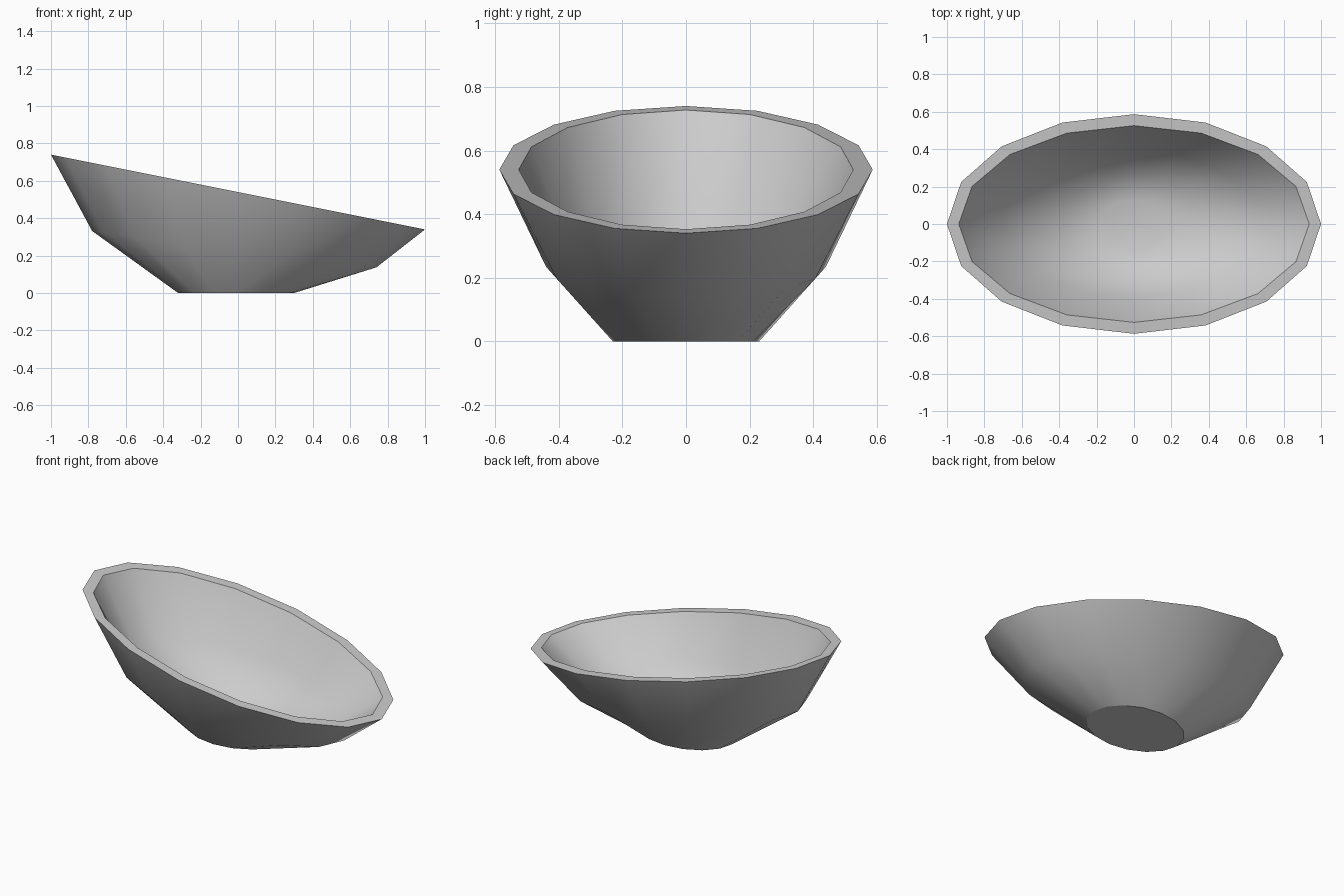
import bpy, bmesh, math

if "Cube" in bpy.data.objects:
    bpy.data.objects.remove(bpy.data.objects["Cube"])

SIDES = 16
# each ring: centre x, half length x, half width y, height at x=0, slope along x
RINGS = [
    (-0.01, 0.31, 0.23, 0.0, 0.0),        # outer base
    (-0.02, 0.76, 0.44, 0.232, -0.128),   # outer belly
    (0.0, 1.0, 0.587, 0.54, -0.2),        # outer rim
    (0.0, 0.937, 0.526, 0.54, -0.2),      # inner rim
    (-0.02, 0.70, 0.395, 0.26, -0.128),   # inner belly
    (-0.01, 0.37, 0.26, 0.085, -0.03),    # inner lower wall
    (-0.01, 0.19, 0.13, 0.045, 0.0),      # inner floor
]
SHARP_RINGS = (0, 2, 3)

bm = bmesh.new()


def add_ring(cx, rx, ry, z0, slope):
    verts = []
    for i in range(SIDES):
        a = 2 * math.pi * i / SIDES
        x = cx + rx * math.cos(a)
        verts.append(bm.verts.new((x, ry * math.sin(a), z0 + slope * x)))
    return verts


# outer wall, slanted rim and inner wall as one bridged surface
rings = [add_ring(*r) for r in RINGS]
for lo, hi in zip(rings, rings[1:]):
    for i in range(SIDES):
        j = (i + 1) % SIDES
        bm.faces.new((lo[i], lo[j], hi[j], hi[i]))

# flat foot and inner floor
bm.faces.new(rings[0][::-1])
bm.faces.new(rings[-1])

# smooth walls with crisp foot and rim edges
for f in bm.faces:
    f.smooth = True
for k in SHARP_RINGS:
    for i in range(SIDES):
        bm.edges.get((rings[k][i], rings[k][(i + 1) % SIDES])).smooth = False

bmesh.ops.recalc_face_normals(bm, faces=bm.faces)
mesh = bpy.data.meshes.new("bowl")
bm.to_mesh(mesh)
bm.free()
bowl = bpy.data.objects.new("bowl", mesh)
bpy.context.collection.objects.link(bowl)
